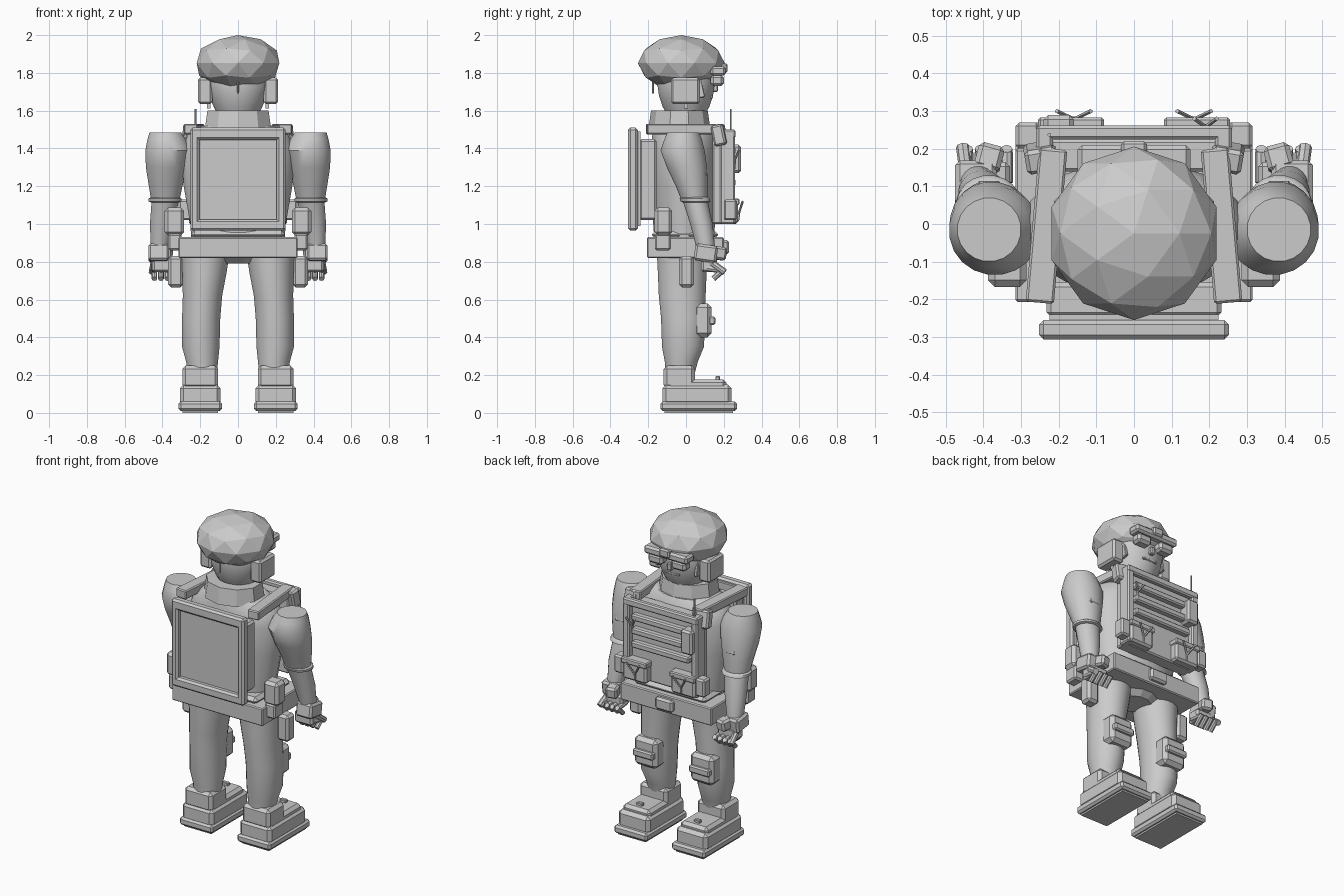
import bpy, bmesh, math
from mathutils import Vector, Matrix


def finish(name, bm, smooth=False):
    bmesh.ops.recalc_face_normals(bm, faces=bm.faces)
    me = bpy.data.meshes.new(name)
    bm.to_mesh(me)
    bm.free()
    ob = bpy.data.objects.new(name, me)
    bpy.context.collection.objects.link(ob)
    if smooth:
        bpy.ops.object.select_all(action='DESELECT')
        ob.select_set(True)
        bpy.context.view_layer.objects.active = ob
        bpy.ops.object.shade_smooth_by_angle(angle=math.radians(40))
    return ob


def box(name, x, y, z, bevel=0.012, rot=(0, 0, 0)):
    """Chamfered box from (min, max) ranges."""
    bm = bmesh.new()
    bmesh.ops.create_cube(bm, size=1)
    bmesh.ops.scale(bm, verts=bm.verts, vec=(x[1] - x[0], y[1] - y[0], z[1] - z[0]))
    if bevel:
        bmesh.ops.bevel(bm, geom=bm.edges[:], offset=bevel, segments=1, affect='EDGES')
    ob = finish(name, bm)
    ob.location = (sum(x) / 2, sum(y) / 2, sum(z) / 2)
    ob.rotation_euler = [math.radians(a) for a in rot]
    return ob


def pair(name, x, y, z, bevel=0.012, rot=(0, 0, 0)):
    """Box on +x plus its mirror image on -x."""
    box("right_" + name, x, y, z, bevel, rot)
    box("left_" + name, (-x[1], -x[0]), y, z, bevel, (rot[0], -rot[1], -rot[2]))


def loft(name, rings, n=16, smooth=True, s=1):
    """Capped skin through horizontal ellipses (z, cx, cy, rx, ry)."""
    bm = bmesh.new()
    loops = []
    for z, cx, cy, rx, ry in rings:
        loops.append([bm.verts.new((s * (cx + rx * math.cos(2 * math.pi * (i + .5) / n)),
                                    cy + ry * math.sin(2 * math.pi * (i + .5) / n), z)) for i in range(n)])
    for a, b in zip(loops, loops[1:]):
        for i in range(n):
            j = (i + 1) % n
            bm.faces.new((a[i], a[j], b[j], b[i]))
    bm.faces.new(loops[0])
    bm.faces.new(loops[-1])
    return finish(name, bm, smooth)


def rod(name, a, b, r, n=8):
    a, b = Vector(a), Vector(b)
    bm = bmesh.new()
    q = (b - a).to_track_quat('Z', 'Y').to_matrix().to_4x4()
    bmesh.ops.create_cone(bm, cap_ends=True, segments=n, radius1=r, radius2=r, depth=(b - a).length,
                          matrix=Matrix.Translation((a + b) / 2) @ q)
    return finish(name, bm, True)


# faceted helmet
bm = bmesh.new()
bmesh.ops.create_icosphere(bm, subdivisions=2, radius=1)
bmesh.ops.scale(bm, verts=bm.verts, vec=(0.23, 0.23, 0.148))
bmesh.ops.translate(bm, verts=bm.verts, vec=(0, -0.025, 1.852))
finish("helmet", bm)

# head, collar, ear cups, face
loft("head", [(1.56, 0, 0, .10, .09), (1.62, 0, 0, .13, .125), (1.68, 0, 0, .155, .145),
              (1.75, 0, 0, .17, .155), (1.85, 0, 0, .15, .14)], 20)
loft("collar", [(1.50, 0, -.035, .185, .165), (1.60, 0, -.035, .17, .15)], 10, False)
pair("ear_cup", (.135, .212), (-.08, .073), (1.635, 1.775))
pair("ear_cup_pin", (.145, .165), (-.01, .01), (1.612, 1.64), 0)
rod("rear_helmet_strap", (0, -.175, 1.69), (0, -.175, 1.77), .005)
box("goggle_bar", (-.15, .15), (.13, .21), (1.785, 1.835), .012)
box("goggle_mount", (-.035, .035), (.16, .22), (1.80, 1.85), .008)
pair("goggle_lens", (.03, .13), (.13, .20), (1.73, 1.79), .015)
box("nose", (-.015, .015), (.13, .17), (1.70, 1.745), .005)
box("mouth", (-.05, .05), (.12, .143), (1.665, 1.68), .003)
pair("chin_strap", (.125, .145), (-.02, .09), (1.66, 1.78), .004, (12, 0, 0))

# torso, waist, pelvis, belt
loft("torso", [(.93, 0, -.01, .25, .16), (1.0, 0, -.01, .255, .165), (1.2, 0, -.01, .29, .175),
               (1.38, 0, -.01, .30, .18), (1.47, 0, -.01, .27, .17), (1.52, 0, -.02, .19, .15)], 24)
box("waist_band", (-.25, .25), (-.18, .17), (.92, .965), .02)
box("belt", (-.315, .315), (-.207, .20), (.82, .93), .006)
box("belt_buckle", (-.06, .06), (.19, .228), (.84, .915))
loft("crotch", [(.79, 0, 0, .10, .09), (.83, 0, 0, .15, .14)], 12, False)
pair("hip_pouch", (.285, .388), (-.167, -.073), (.94, 1.087), .018)
pair("side_pouch", (.29, .37), (-.036, .042), (.665, .83), .015)
pair("hip_tab", (.30, .37), (-.165, -.08), (.86, .95), .01)

# backpack: slab, recessed panel and frame
box("backpack_body", (-.232, .232), (-.247, -.155), (1.02, 1.45))
box("backpack_panel", (-.225, .225), (-.275, -.24), (.99, 1.49), 0)
pair("backpack_side_rail", (.205, .252), (-.307, -.255), (.965, 1.51))
for nm, z in (("lower", (.965, 1.025)), ("upper", (1.445, 1.51))):
    box("backpack_%s_rail" % nm, (-.252, .252), (-.307, -.255), z)

# shoulder straps and their buckles
pair("shoulder_strap", (.195, .27), (-.21, .20), (1.475, 1.53), .006, (0, 0, 5))
pair("strap_buckle", (.205, .29), (.145, .21), (1.415, 1.525), .01, (12, 0, -10))

# chest plate with webbing rows, frame and pouches
box("chest_plate", (-.25, .25), (.14, .225), (1.0, 1.48), .008)
pair("chest_plate_edge", (.215, .26), (.18, .26), (1.0, 1.50), .008)
box("chest_top_rail", (-.26, .26), (.225, .262), (1.455, 1.50), .008)
for i in range(3):
    z = 1.39 - i * .085
    box("webbing_row_%d" % i, (-.2, .2), (.215, .262), (z - .02, z + .02), .008)
pair("chest_side_tab", (.25, .315), (.20, .27), (1.02, 1.13), .01)
pair("chest_pouch", (.085, .25), (.215, .275), (1.0, 1.125), .012)
pair("chest_pouch_flap", (.08, .255), (.215, .283), (1.10, 1.135), .006)
box("radio", (-.24, -.16), (.20, .29), (1.27, 1.42), .012)
rod("antenna", (-.225, .237, 1.40), (-.225, .237, 1.61), .005)


# V-shaped clips
def v_clip(name, x, z, w=.045, h=.07, y=.29):
    for s in (-1, 1):
        rod("%s_arm_%s" % (name, "a" if s < 0 else "b"), (x, y - .012, z), (x + s * w, y + .01, z + h), .006, 6)
    rod(name + "_stem", (x, y - .015, z - .035), (x, y - .01, z), .006, 6)


v_clip("left_pouch_clip", -.16, 1.05)
v_clip("right_pouch_clip", .16, 1.05)
v_clip("upper_clip", .19, 1.34, .03, .05, .27)

# arms, hands, legs, boots
for s, side in ((1, "right_"), (-1, "left_")):
    loft(side + "upper_arm", [(1.12, .385, .045, .075, .068), (1.2, .383, .03, .09, .085),
         (1.3, .378, .005, .111, .108), (1.39, .37, -.018, .122, .118),
         (1.45, .378, -.015, .102, .10), (1.485, .385, -.015, .085, .085)], 20, True, s)
    loft(side + "elbow_ring", [(1.115, .386, .05, .077, .07), (1.12, .386, .05, .088, .08),
         (1.135, .386, .045, .088, .08), (1.142, .386, .045, .077, .07)], 20, True, s)
    loft(side + "forearm", [(.87, .415, .105, .047, .05), (1.0, .402, .082, .065, .06),
                            (1.125, .385, .048, .073, .067)], 20, True, s)
    # fingers curl forward from the palm
    for i in range(4):
        x = s * (.338 + i * .035)
        rod(side + "finger_%d" % i, (x, .11, .765), (x, .19, .755), .016)
        rod(side + "fingertip_%d" % i, (x, .20, .76), (x, .145, .71), .015)
    rod(side + "thumb", (s * .445, .13, .80), (s * .455, .205, .745), .018)
    loft(side + "leg", [(.22, .19, -.03, .08, .08), (.27, .19, -.025, .085, .088),
         (.35, .197, -.016, .10, .112), (.5, .195, -.015, .102, .118),
         (.62, .188, -.02, .105, .125), (.74, .178, -.02, .118, .13),
         (.84, .172, -.02, .128, .135)], 24, True, s)

pair("wrist_cuff", (.365, .475), (.045, .165), (.80, .89), .012, (-8, 0, 0))
pair("wrist_device", (.35, .42), (.14, .21), (.81, .88), .012, (-8, 0, 15))
pair("palm", (.33, .455), (.08, .165), (.745, .82), .012)
pair("arm_patch", (.355, .415), (.085, .105), (1.255, 1.335), .004, (15, 0, 0))

pair("knee_pad", (.115, .275), (.035, .135), (.40, .58), .022)
pair("knee_strap", (.125, .265), (.12, .155), (.465, .51), .008)
pair("boot_ankle", (.105, .295), (-.118, .048), (.13, .25), .018)
pair("boot_foot", (.092, .308), (-.125, .242), (.04, .15), .02)
pair("boot_instep", (.105, .295), (-.10, .215), (.12, .178), .018)
pair("boot_lace_stud", (.18, .22), (.155, .18), (.165, .195), .004)
pair("boot_sole", (.085, .315), (-.136, .27), (.01, .06), .012)
pair("boot_tread", (.105, .295), (-.115, .25), (0, .02), 0)
